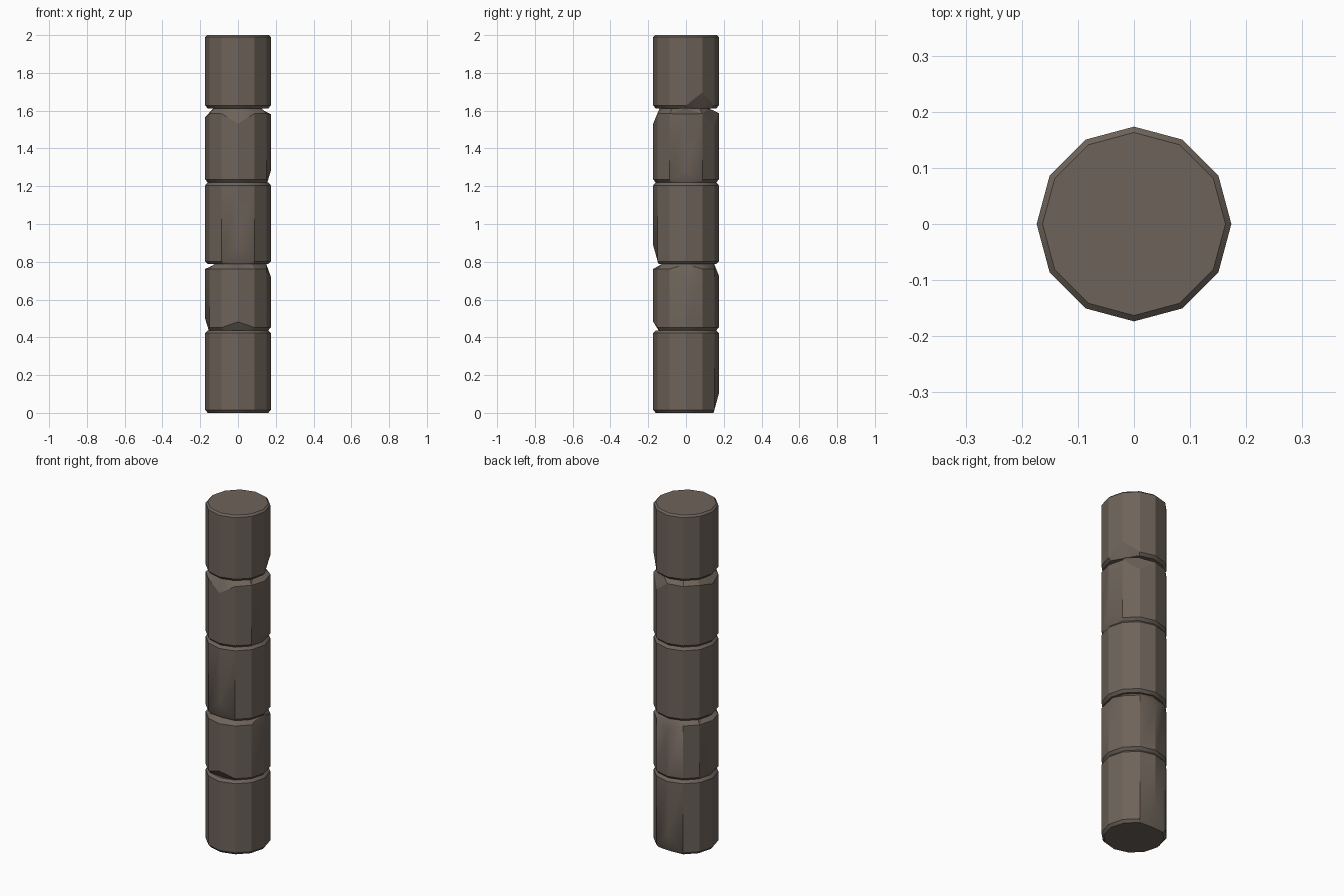
import bpy, bmesh, math

if "Cube" in bpy.data.objects:
    bpy.data.objects.remove(bpy.data.objects["Cube"])

R, N = 0.1735, 12

stone = bpy.data.materials.new("brown_grey_stone")
stone.diffuse_color = (0.155, 0.125, 0.102, 1)
stone.use_nodes = True
stone.node_tree.nodes["Principled BSDF"].inputs["Base Color"].default_value = stone.diffuse_color


def drum(name, z0, z1, edge_b, edge_t, low, high):
    """Twelve-sided drum with chamfered ends.
    low / high: {side index: (chip height, end radius)} for broken corners."""
    bm = bmesh.new()

    def ring(pts):
        return [bm.verts.new((r * math.cos(i * math.tau / N),
                              r * math.sin(i * math.tau / N), z))
                for i, (r, z) in enumerate(pts)]

    rb, hb = edge_b
    rt, ht = edge_t
    b0 = ring([(low[i][1] if i in low else rb, z0) for i in range(N)])
    b1 = ring([(R, z0 + (low[i][0] if i in low else hb)) for i in range(N)])
    t1 = ring([(R, z1 - (high[i][0] if i in high else ht)) for i in range(N)])
    t0 = ring([(high[i][1] if i in high else rt, z1) for i in range(N)])

    def chamfer(end, side, chips):
        for i in range(N):
            j = (i + 1) % N
            a, b, c, d = end[i], end[j], side[j], side[i]
            if i in chips:
                tris = [(a, b, c), (a, c, d)]
            elif j in chips:
                tris = [(a, b, d), (b, c, d)]
            else:
                tris = [(a, b, c, d)]
            for t in tris:
                bm.faces.new(t)

    chamfer(b0, b1, low)
    chamfer(t0, t1, high)
    for i in range(N):
        j = (i + 1) % N
        bm.faces.new((b1[i], b1[j], t1[j], t1[i]))
    bm.faces.new(b0)
    bm.faces.new(t0)
    bmesh.ops.recalc_face_normals(bm, faces=bm.faces)
    me = bpy.data.meshes.new(name)
    bm.to_mesh(me)
    bm.free()
    me.materials.append(stone)
    ob = bpy.data.objects.new(name, me)
    bpy.context.collection.objects.link(ob)
    bpy.ops.object.select_all(action='DESELECT')
    ob.select_set(True)
    bpy.context.view_layer.objects.active = ob
    bpy.ops.object.shade_smooth_by_angle(angle=math.radians(25))


# side indices: 0 = +x, 3 = +y (back), 6 = -x, 9 = -y (front)
small = (0.160, 0.015)
drum("bottom_drum", 0, 0.437, small, small, {3: (0.10, 0.145)}, {})
drum("second_drum", 0.437, 0.787, small, (0.148, 0.025),
     {9: (0.045, 0.145), 6: (0.06, 0.155)},
     {0: (0.065, 0.15), 3: (0.06, 0.15), 6: (0.025, 0.12), 9: (0.025, 0.13)})
drum("middle_drum", 0.787, 1.22, small, small, {9: (0.10, 0.145)}, {})
drum("fourth_drum", 1.22, 1.612, small, (0.145, 0.028),
     {0: (0.06, 0.155)},
     {0: (0.03, 0.11), 2: (0.09, 0.14), 3: (0.025, 0.12),
      6: (0.045, 0.13), 9: (0.08, 0.14)})
drum("top_drum", 1.612, 2.0, small, (0.163, 0.010), {1: (0.085, 0.14)}, {})
